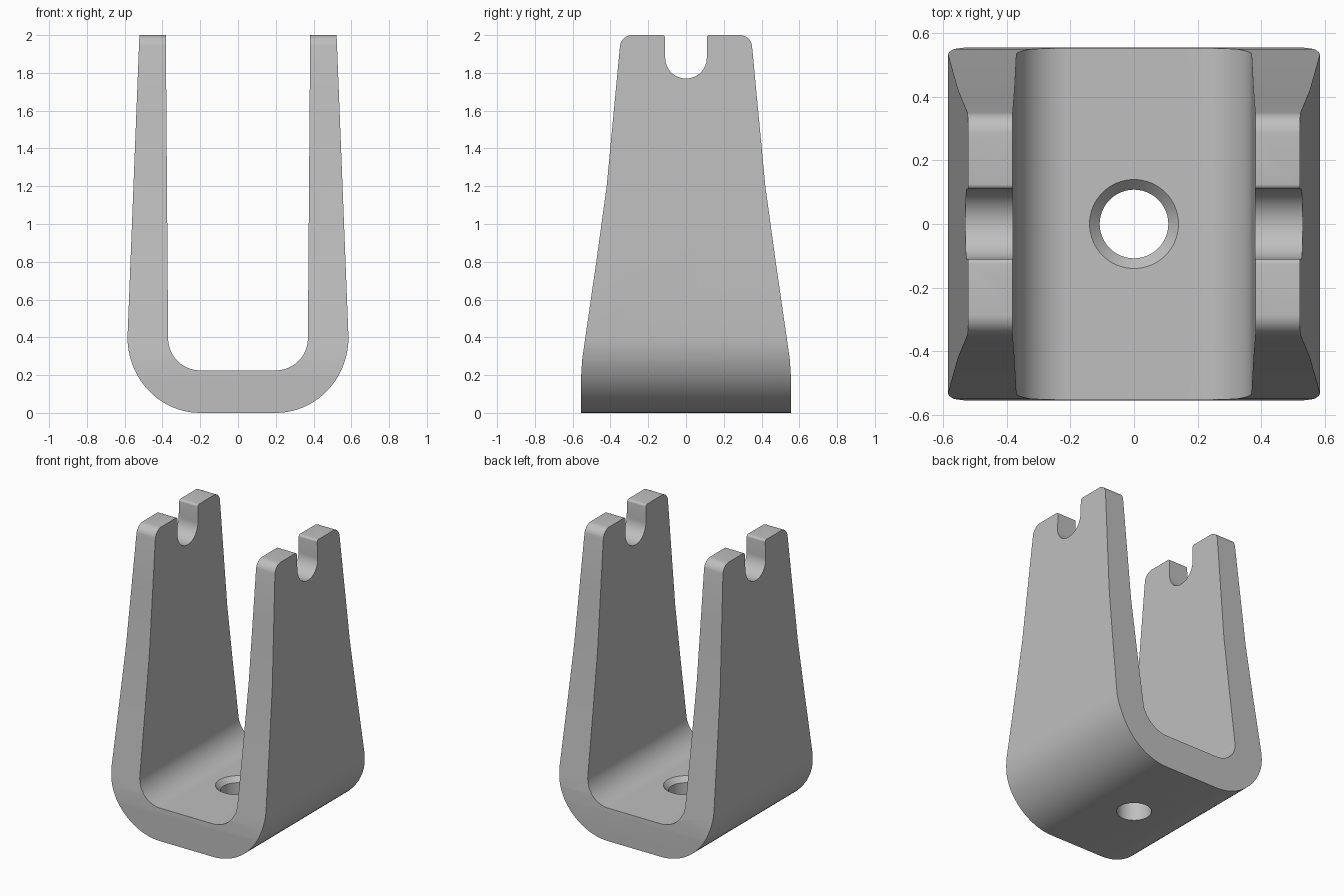
import bpy, bmesh
from math import sin, cos, pi, radians
from mathutils import Vector

cube = bpy.data.objects.get("Cube")
if cube:
    bpy.data.objects.remove(cube)

metal = bpy.data.materials.new("light grey")
metal.use_nodes = True
grey = (0.52, 0.52, 0.52, 1)
metal.diffuse_color = grey
metal.node_tree.nodes["Principled BSDF"].inputs["Base Color"].default_value = grey


def arc(cx, cz, rx, rz, start, end, steps=20):
    """Points on an ellipse arc, angles in degrees."""
    angles = [radians(start + (end - start) * i / steps) for i in range(steps + 1)]
    return [(cx + rx * cos(a), cz + rz * sin(a)) for a in angles]


def mirrored(half):
    """Close a half outline with its mirror image, skipping points on the axis."""
    return half + [(-u, z) for u, z in reversed(half) if u > 1e-6]


def prism(name, outline, axis, half_length):
    """Extrude an outline drawn in (u, z) along the x or y axis."""
    bm = bmesh.new()
    place = (lambda u, z: (-half_length, u, z)) if axis == "x" else (lambda u, z: (u, -half_length, z))
    face = bm.faces.new([bm.verts.new(place(u, z)) for u, z in outline])
    side = bmesh.ops.extrude_face_region(bm, geom=[face])["geom"]
    shift = Vector((2 * half_length, 0, 0)) if axis == "x" else Vector((0, 2 * half_length, 0))
    bmesh.ops.translate(bm, vec=shift, verts=[g for g in side if isinstance(g, bmesh.types.BMVert)])
    return finish(name, bm)


def lathe(name, profile, sides=64):
    """Spin a (radius, z) profile round the z axis and cap the ends."""
    bm = bmesh.new()
    rings = [[bm.verts.new((r * cos(2 * pi * i / sides), r * sin(2 * pi * i / sides), z))
              for i in range(sides)] for r, z in profile]
    for low, high in zip(rings, rings[1:]):
        for i in range(sides):
            j = (i + 1) % sides
            bm.faces.new((low[i], low[j], high[j], high[i]))
    bm.faces.new(rings[0])
    bm.faces.new(rings[-1])
    return finish(name, bm)


def finish(name, bm):
    bmesh.ops.recalc_face_normals(bm, faces=bm.faces)
    mesh = bpy.data.meshes.new(name)
    bm.to_mesh(mesh)
    bm.free()
    mesh.materials.append(metal)
    obj = bpy.data.objects.new(name, mesh)
    bpy.context.collection.objects.link(obj)
    return obj


def combine(target, tool, operation):
    """Apply a boolean and discard the tool."""
    mod = target.modifiers.new(operation, "BOOLEAN")
    mod.object, mod.operation, mod.solver = tool, operation, "EXACT"
    bpy.ops.object.select_all(action="DESELECT")
    bpy.context.view_layer.objects.active = target
    target.select_set(True)
    bpy.ops.object.modifier_apply(modifier=mod.name)
    bpy.data.objects.remove(tool)


# U-shaped fork, thick at the bend and tapering to the tips
outer = arc(0.2, 0.4, 0.385, 0.4, -90, 0) + [(0.522, 2.0)]
inner = [(0.382, 2.0)] + arc(0.2, 0.395, 0.17, 0.17, 0, -90)
bracket = prism("fork_bracket", mirrored(outer + inner), "y", 0.7)

# Tapered side outline with rounded shoulders and an open round slot
flank = [(0.555, -0.05), (0.555, 0.2), (0.55, 0.28), (0.54, 0.35),
         (0.475, 0.8), (0.42, 1.2), (0.382, 1.6)]
shoulder = arc(0.285, 1.935, 0.065, 0.065, 8, 90, 10)
lip = arc(0.125, 1.985, 0.015, 0.015, 90, 180, 5)
slot = arc(0, 1.88, 0.11, 0.11, 0, -90)
combine(bracket, prism("side_outline", mirrored(flank + shoulder + lip + slot), "x", 0.8), "INTERSECT")

# Bolt hole through the base with a chamfered upper rim
hole = [(0.108, -0.1), (0.108, 0.192), (0.14, 0.225), (0.14, 0.3)]
combine(bracket, lathe("bolt_hole", hole), "DIFFERENCE")

bpy.ops.object.shade_smooth_by_angle(angle=radians(25))
